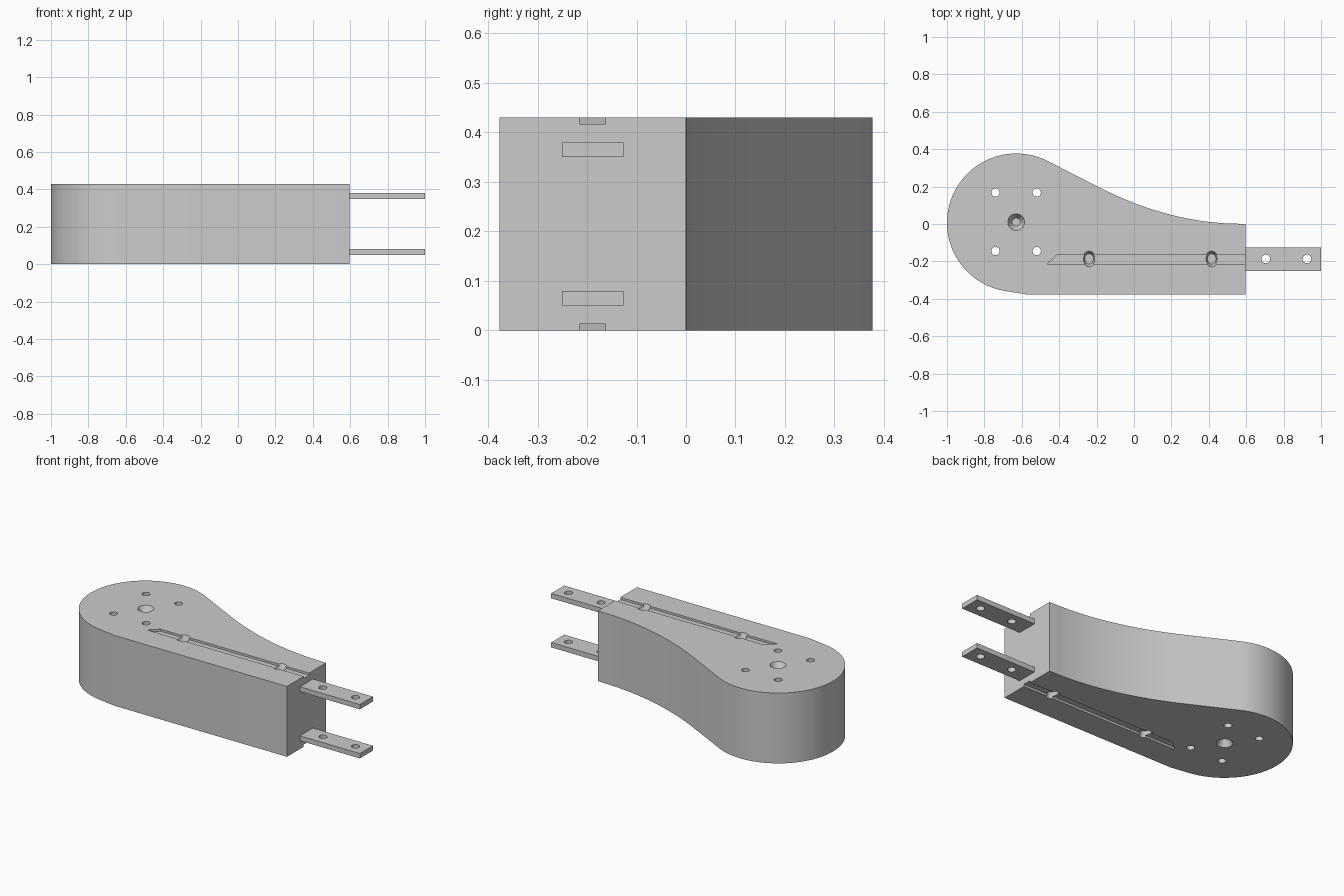
import bpy, bmesh
from math import radians, cos, sin
from mathutils import Vector, Matrix

if "Cube" in bpy.data.objects:
    bpy.data.objects.remove(bpy.data.objects["Cube"])

H = 0.43                     # body height
CX, CY, R = -0.63, 0.007, 0.37   # round head


def make(name, bm):
    bmesh.ops.recalc_face_normals(bm, faces=bm.faces)
    me = bpy.data.meshes.new(name)
    bm.to_mesh(me)
    bm.free()
    ob = bpy.data.objects.new(name, me)
    bpy.context.collection.objects.link(ob)
    return ob


def prism(name, pts, z0, z1):
    bm = bmesh.new()
    face = bm.faces.new([bm.verts.new((x, y, z0)) for x, y in pts])
    ext = bmesh.ops.extrude_face_region(bm, geom=[face])
    verts = [v for v in ext["geom"] if isinstance(v, bmesh.types.BMVert)]
    bmesh.ops.translate(bm, verts=verts, vec=(0, 0, z1 - z0))
    return make(name, bm)


def cone(name, x, y, z0, z1, r0, r1, sx=1.0):
    bm = bmesh.new()
    mat = Matrix.Translation((x, y, (z0 + z1) / 2)) @ Matrix.Diagonal((sx, 1, 1, 1))
    bmesh.ops.create_cone(bm, cap_ends=True, segments=32, radius1=r0, radius2=r1,
                          depth=z1 - z0, matrix=mat)
    return make(name, bm)


def cut(ob, cutters):
    bpy.context.view_layer.objects.active = ob
    for c in cutters:
        c.hide_render = True
        m = ob.modifiers.new("cut", 'BOOLEAN')
        m.operation, m.solver, m.object = 'DIFFERENCE', 'EXACT', c
        bpy.ops.object.modifier_apply(modifier=m.name)
        bpy.data.objects.remove(c, do_unlink=True)


def smooth(ob):
    bpy.ops.object.select_all(action='DESELECT')
    ob.select_set(True)
    bpy.context.view_layer.objects.active = ob
    bpy.ops.object.shade_smooth_by_angle(angle=radians(25))


# body outline: round head, concave shoulder, straight underside
outline = []
for i in range(49):
    a = radians(62.5 + (259 - 62.5) * i / 48)
    outline.append((CX + R * cos(a), CY + R * sin(a)))
outline += [(-0.57, -0.377), (0.595, -0.377), (0.595, 0.0)]
p0, p1, p2 = Vector((0.58, 0.001)), Vector((0.19, 0)), Vector((-0.2, 0.203))
for i in range(17):
    t = i / 16
    outline.append(tuple(p0 * (1 - t) ** 2 + p1 * 2 * t * (1 - t) + p2 * t * t))
body = prism("body", outline, 0, H)

# through holes around the pivot
cutters = [cone("bolt_hole", x, y, -0.1, H + 0.1, 0.022, 0.022)
           for x in (-0.74, -0.52) for y in (-0.145, 0.168)]

# grooves, countersinks and pivot recesses on both faces
groove = [(-0.465, -0.215), (0.7, -0.215), (0.7, -0.163), (-0.41, -0.163)]
cutters += [prism("groove", groove, H - 0.013, H + 0.05),
            prism("groove", groove, -0.05, 0.013)]
for x, y, r_in, r_out, d, sx in ((CX, 0.01, 0.022, 0.045, 0.04, 1),
                                 (-0.24, -0.187, 0.028, 0.042, 0.035, 0.82),
                                 (0.415, -0.187, 0.028, 0.042, 0.035, 0.82)):
    e = 0.01
    r_ext = r_out + (r_out - r_in) * e / d
    cutters.append(cone("recess", x, y, H - d, H + e, r_in, r_ext, sx))
    cutters.append(cone("recess", x, y, -e, d, r_ext, r_in, sx))
cut(body, cutters)
smooth(body)

# mounting tabs with two holes each
for name, z in (("lower_tab", 0.05), ("upper_tab", 0.35)):
    tab = prism(name, [(0.59, -0.251), (1.0, -0.251), (1.0, -0.126), (0.59, -0.126)],
                z, z + 0.03)
    cut(tab, [cone("tab_hole", x, -0.187, z - 0.1, z + 0.13, 0.023, 0.023)
              for x in (0.705, 0.925)])
    smooth(tab)
